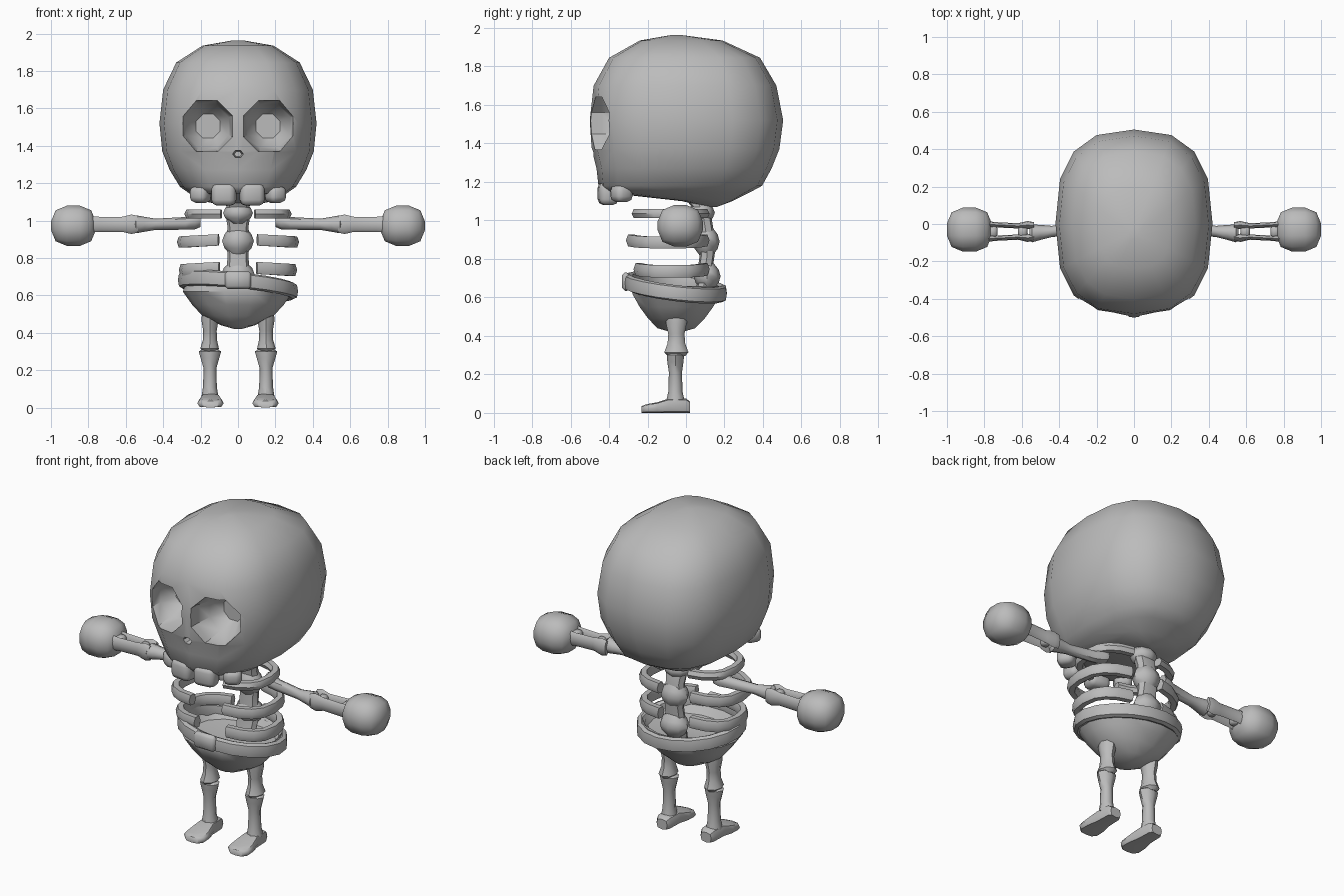
import bpy, bmesh, math
from mathutils import Vector, Matrix

if "Cube" in bpy.data.objects:
    bpy.data.objects.remove(bpy.data.objects["Cube"])

bone = bpy.data.materials.new("bone_grey")
bone.diffuse_color = (0.5, 0.5, 0.5, 1)
bone.use_nodes = True
bone.node_tree.nodes["Principled BSDF"].inputs["Base Color"].default_value = bone.diffuse_color


def finish(name, bm, angle=45):
    bmesh.ops.recalc_face_normals(bm, faces=bm.faces)
    me = bpy.data.meshes.new(name)
    bm.to_mesh(me)
    bm.free()
    me.materials.append(bone)
    ob = bpy.data.objects.new(name, me)
    bpy.context.collection.objects.link(ob)
    smooth(ob, angle)
    return ob


def smooth(ob, angle):
    bpy.ops.object.select_all(action='DESELECT')
    ob.select_set(True)
    bpy.context.view_layer.objects.active = ob
    bpy.ops.object.shade_smooth_by_angle(angle=math.radians(angle))


def loft(name, sections, seg=8, power=2.0, angle=45, closed=False):
    """Skin superelliptic rings given as (centre, half axis a, half axis b)."""
    bm = bmesh.new()
    rings = []
    for c, a, b in sections:
        ring = []
        for i in range(seg):
            t = 2 * math.pi * i / seg
            u, v = math.cos(t), math.sin(t)
            u = math.copysign(abs(u) ** (2 / power), u) if abs(u) > 1e-6 else 0
            v = math.copysign(abs(v) ** (2 / power), v) if abs(v) > 1e-6 else 0
            ring.append(bm.verts.new(Vector(c) + Vector(a) * u + Vector(b) * v))
        rings.append(ring)
    pairs = list(zip(rings, rings[1:]))
    if closed:
        pairs.append((rings[-1], rings[0]))
    else:
        bm.faces.new(rings[0])
        bm.faces.new(rings[-1])
    for p, q in pairs:
        for i in range(seg):
            j = (i + 1) % seg
            bm.faces.new((p[i], p[j], q[j], q[i]))
    return finish(name, bm, angle)


def rounded_box(name, centre, size, bevel, rot=0.0, segments=2):
    bm = bmesh.new()
    bmesh.ops.create_cube(bm, size=1, matrix=Matrix.Diagonal((*size, 1)))
    bmesh.ops.bevel(bm, geom=bm.edges[:], offset=bevel, segments=segments,
                    profile=0.5, affect='EDGES')
    bmesh.ops.transform(bm, verts=bm.verts, matrix=Matrix.Translation(centre)
                        @ Matrix.Rotation(rot, 4, 'Z'))
    return finish(name, bm, 50)


def cut(ob, cutter):
    m = ob.modifiers.new("cut", 'BOOLEAN')
    m.operation, m.solver, m.object = 'DIFFERENCE', 'EXACT', cutter
    bpy.context.view_layer.objects.active = ob
    bpy.ops.object.modifier_apply(modifier=m.name)
    bpy.data.objects.remove(cutter)


# Skull: height, half width, front, back
levels = [(1.963, .03, -.08, -.02), (1.935, .19, -.24, .19), (1.845, .33, -.40, .385),
          (1.70, .40, -.48, .47), (1.52, .42, -.50, .505), (1.37, .405, -.49, .485),
          (1.27, .365, -.465, .445), (1.18, .31, -.455, .395), (1.145, .26, -.42, .33),
          (1.10, .17, -.02, .24), (1.07, .02, .12, .16)]
skull = loft("skull", [((0, (f + b) / 2, z), (w, 0, 0), (0, (b - f) / 2, 0))
                       for z, w, f, b in levels], 16, 2.6)

# Eye sockets and nose hole
for s in (1, -1):
    k = math.radians(22.5)
    ca, sa = math.cos(k), math.sin(k)
    cut(skull, loft("socket_cutter", [
        ((s * x, y, 1.505), (r * ca, 0, r * sa), (-r * sa, 0, r * ca))
        for x, y, r in ((.167, -.62, .148), (.167, -.44, .148), (.165, -.34, .125),
                        (.16, -.27, .07))], 8))
cut(skull, loft("nose_cutter", [((0, -.56, 1.355), (.045, 0, 0), (0, 0, .035)),
                                ((0, -.44, 1.355), (.02, 0, 0), (0, 0, .015))], 6))
smooth(skull, 40)

for s, side in ((1, "left"), (-1, "right")):
    # Upper teeth
    rounded_box(f"front_tooth_{side}", (s * .075, -.405, 1.14), (.13, .10, .12), .03, s * .12)
    rounded_box(f"side_tooth_{side}", (s * .20, -.335, 1.14), (.10, .10, .09), .03, s * .55)

    # Ribs, open at the front
    for i, (z, rx, front, h, drop) in enumerate(((1.035, .26, -.26, .026, 0),
                                                 (.90, .30, -.29, .034, .015),
                                                 (.75, .29, -.25, .036, .015))):
        cy, ry = (front + .10) / 2, (.10 - front) / 2
        path = []
        for j in range(9):
            t = math.radians(76 - 152 * j / 8)
            c, v = math.cos(t), math.sin(t)
            x, y = rx * c ** .75, math.copysign(abs(v) ** .75, v) * ry
            path.append((Vector((s * x, cy + y, z - drop * c)),
                         Vector((s * c / rx, v / ry, 0)).normalized() * .027,
                         (0, 0, h)))
        loft(f"rib_{i + 1}_{side}", path, 6, 2.6, 50)

    # Arm
    loft(f"upper_arm_{side}", [((s * x, y, z), (0, r, 0), (0, 0, r)) for x, y, z, r in (
        (.20, .0, 1.00, .034), (.23, -.01, .995, .042), (.28, -.02, .985, .034),
        (.44, -.04, .98, .030), (.50, -.045, .98, .040), (.545, -.05, .98, .048),
        (.56, -.05, .98, .032))])
    for n, d in (("outer", -1), ("inner", 1)):
        loft(f"forearm_{n}_{side}", [((s * x, -.04 + d * o, .98), (0, r, 0), (0, 0, h))
             for x, o, r, h in ((.535, .032, .018, .045), (.57, .034, .022, .052),
                                (.62, .030, .014, .040), (.74, .036, .014, .040),
                                (.80, .038, .020, .046))], 8)
    for n, x, w in (("elbow", .595, .05), ("wrist", .755, .05)):
        rounded_box(f"{n}_bridge_{side}", (s * x, -.04, .98), (w, .06, .07), .012, 0, 1)
    rounded_box(f"hand_{side}", (s * .88, -.03, .972), (.24, .235, .215), .085)

    # Leg
    loft(f"thigh_{side}", [((s * x, -.05, z), (rx, 0, 0), (0, ry, 0)) for x, z, rx, ry in (
        (.145, .52, .045, .055), (.15, .47, .046, .055), (.15, .41, .036, .042),
        (.15, .36, .038, .046), (.152, .315, .050, .063), (.152, .295, .030, .045))])
    loft(f"shin_{side}", [((s * .15, -.055, z), (rx, 0, 0), (0, ry, 0)) for z, rx, ry in (
        (.315, .035, .03), (.30, .060, .045), (.265, .050, .042), (.21, .034, .034),
        (.11, .037, .037), (.06, .045, .048))])
    loft(f"foot_{side}", [((s * x, y, h / 2), (w, 0, 0), (0, 0, h / 2)) for x, y, w, h in (
        (.147, .02, .035, .06), (.147, 0, .048, .075), (.147, -.09, .052, .075),
        (.147, -.15, .068, .055), (.147, -.205, .070, .045), (.147, -.23, .045, .035))],
        8, 3.5, 50)

# Spine with knobbly vertebrae
loft("spine", [((0, y, z), (w, 0, 0), (0, .04, .01)) for y, z, w in (
    (.03, 1.13, .05), (.07, 1.08, .06), (.09, 1.02, .065), (.10, .96, .055),
    (.11, .90, .07), (.11, .82, .055), (.10, .75, .06), (.10, .69, .07), (.07, .58, .06))],
    8, 2.6)
for i, (y, z, w, h) in enumerate(((.08, 1.04, .08, .055), (.105, .89, .085, .075),
                                  (.11, .71, .09, .07))):
    loft(f"vertebra_{i + 1}", [((0, y, z + h * k), (w * r, 0, 0), (0, .07 * r, 0))
         for k, r in ((1, .45), (.5, .85), (0, 1), (-.5, .85), (-1, .45))], 8)

# Pelvis bowl with a dished top
loft("pelvis", [((0, -.05, z), (w, 0, 0), (0, d, 0)) for z, w, d in (
    (.60, .06, .05), (.615, .25, .19), (.66, .28, .225), (.62, .295, .235), (.55, .245, .195),
    (.49, .19, .15), (.44, .09, .10), (.42, .02, .03))], 14, 2.2)

# Crooked belt and its buckle
belt = []
for i in range(18):
    t = 2 * math.pi * i / 18
    c, v = math.cos(t), math.sin(t)
    belt.append(((.295 * c, -.055 + .245 * v, .652 - .03 * c - .03 * v),
                 Vector((c / .295, v / .245, 0)).normalized() * .026, (0, 0, .042)))
loft("belt", belt, 8, 3, 40, closed=True)
rounded_box("buckle", (0, -.312, .682), (.14, .04, .095), .015, 0, 1)
